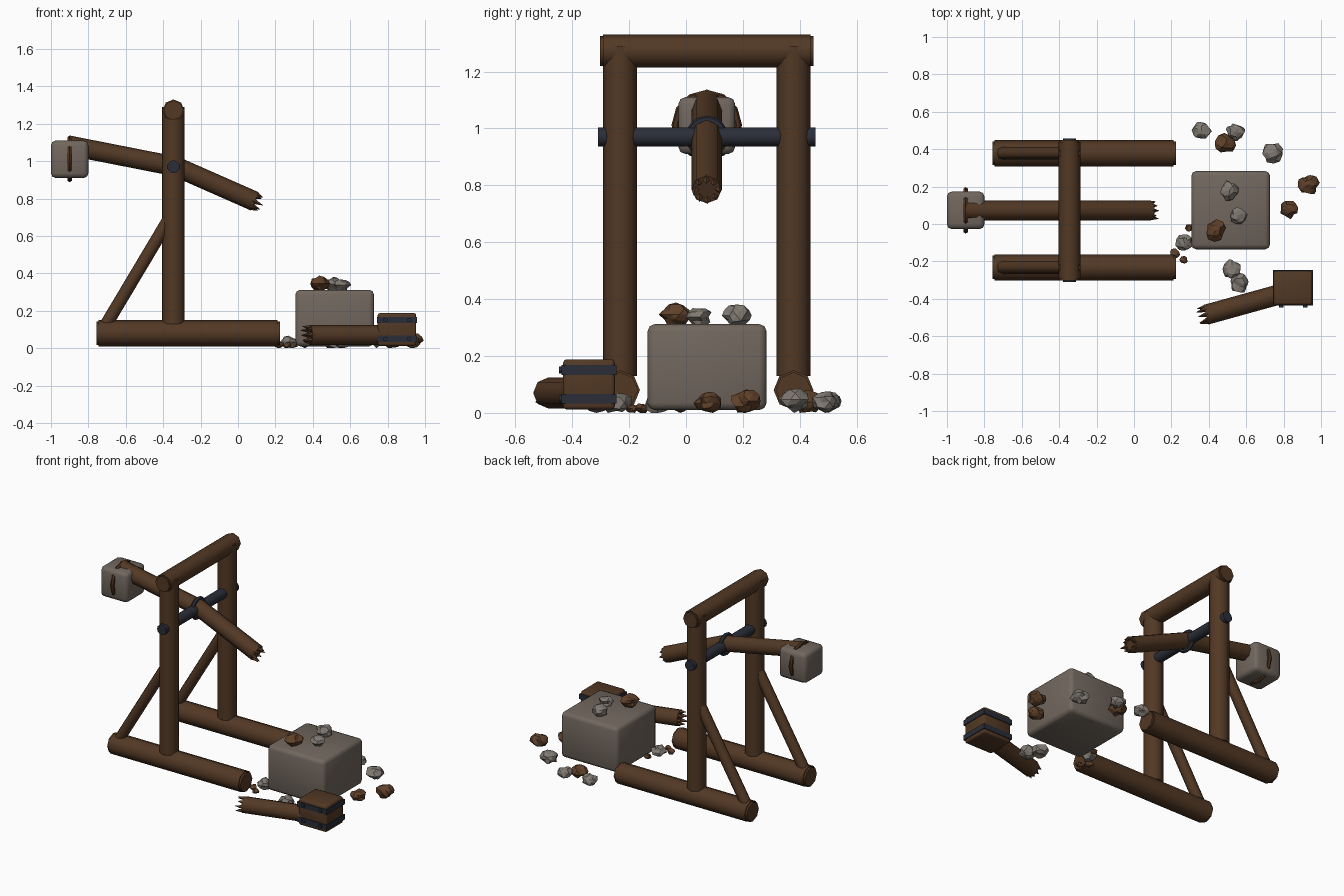
import bpy, bmesh, math, random
from mathutils import Vector, Matrix

random.seed(4)
if "Cube" in bpy.data.objects:
    bpy.data.objects.remove(bpy.data.objects["Cube"])


def material(name, r, g, b):
    m = bpy.data.materials.new(name)
    m.diffuse_color = (r, g, b, 1)
    m.use_nodes = True
    bsdf = next(n for n in m.node_tree.nodes if n.type == 'BSDF_PRINCIPLED')
    bsdf.inputs["Base Color"].default_value = (r, g, b, 1)
    return m


WOOD = material("brown wood", 0.085, 0.040, 0.018)
STONE = material("grey stone", 0.165, 0.135, 0.112)
IRON = material("dark iron", 0.024, 0.027, 0.040)
RUBBLE = material("pale rubble", 0.22, 0.195, 0.17)
CHIP = material("wood chips", 0.115, 0.052, 0.022)
ROPE = material("rope", 0.07, 0.03, 0.013)


def finish(name, bm, mat, smooth=True):
    bmesh.ops.recalc_face_normals(bm, faces=bm.faces)
    mesh = bpy.data.meshes.new(name)
    bm.to_mesh(mesh)
    bm.free()
    mesh.materials.append(mat)
    ob = bpy.data.objects.new(name, mesh)
    bpy.context.collection.objects.link(ob)
    if smooth:
        bpy.ops.object.select_all(action='DESELECT')
        bpy.context.view_layer.objects.active = ob
        ob.select_set(True)
        bpy.ops.object.shade_smooth_by_angle(angle=math.radians(50))
    return ob


def add_rod(bm, a, b, r1, r2=None, sides=8):
    a, b = Vector(a), Vector(b)
    rot = (b - a).to_track_quat('Z', 'Y').to_matrix().to_4x4()
    bmesh.ops.create_cone(bm, cap_ends=True, segments=sides, radius1=r1,
                          radius2=r1 if r2 is None else r2, depth=(b - a).length,
                          matrix=Matrix.Translation((a + b) / 2) @ rot)


def rod(name, a, b, r, mat=WOOD, sides=8, cap=0.0):
    """Round timber or bar, with optional slightly smaller end discs."""
    bm = bmesh.new()
    add_rod(bm, a, b, r, sides=sides)
    if cap:
        d = (Vector(b) - Vector(a)).normalized() * cap
        add_rod(bm, Vector(a) - d, Vector(b) + d, r * 0.9, sides=sides)
    return finish(name, bm, mat)


def broken_rod(name, a, b, r):
    """Timber snapped at b, with a ring of splinters there."""
    bm = bmesh.new()
    add_rod(bm, a, b, r)
    d = (Vector(b) - Vector(a)).normalized()
    side = d.orthogonal().normalized()
    for i in range(8):
        off = Matrix.Rotation(i * math.tau / 8, 3, d) @ side * r * 0.72
        base = Vector(b) + off - d * 0.01
        tip = base + d * random.uniform(0.03, 0.06) + off * random.uniform(-0.1, 0.25)
        add_rod(bm, base, tip, 0.016, 0.001, 4)
    return finish(name, bm, WOOD)


def block(name, lo, hi, mat, bevel):
    lo, hi = Vector(lo), Vector(hi)
    bm = bmesh.new()
    bmesh.ops.create_cube(bm, size=1, matrix=Matrix.Translation((lo + hi) / 2)
                          @ Matrix.Diagonal((*(hi - lo), 1)))
    if bevel:
        bmesh.ops.bevel(bm, geom=bm.edges[:], offset=bevel, segments=2,
                        profile=0.5, affect='EDGES')
    return finish(name, bm, mat)


def hoop(name, center, major, minor, mat, segments=16):
    """Ring standing in the plane across x."""
    bm = bmesh.new()
    rings = []
    for i in range(segments):
        t = i * math.tau / segments
        out = Vector((0, math.cos(t), math.sin(t)))
        rings.append([bm.verts.new(Vector(center) + out * (major + minor * math.cos(u))
                                   + Vector((minor * math.sin(u), 0, 0)))
                      for u in (k * math.tau / 6 for k in range(6))])
    for i in range(segments):
        p, q = rings[i], rings[(i + 1) % segments]
        for k in range(6):
            n = (k + 1) % 6
            bm.faces.new((p[k], p[n], q[n], q[k]))
    return finish(name, bm, mat)


def rock(name, x, y, z, r, mat):
    """Jagged lump resting on height z."""
    bm = bmesh.new()
    bmesh.ops.create_icosphere(bm, subdivisions=2, radius=r)
    for v in bm.verts:
        v.co *= random.uniform(0.74, 1.14)
        v.co.z *= 0.75
    bmesh.ops.rotate(bm, verts=bm.verts, matrix=Matrix.Rotation(random.uniform(0, 6), 3, 'Z'))
    low = min(v.co.z for v in bm.verts)
    bmesh.ops.translate(bm, verts=bm.verts, vec=(x, y, z - low))
    return finish(name, bm, mat, smooth=False)


# Frame
PX, MID = -0.345, 0.073
for side, y in (("right", MID - 0.305), ("left", MID + 0.305)):
    rod(side + "_base_beam", (-0.745, y, 0.08), (0.212, y, 0.08), 0.07, cap=0.012)
    rod(side + "_post", (PX, y, 0.13), (PX, y, 1.29), 0.06)
    rod(side + "_brace", (-0.715, y, 0.11), (-0.375, y, 0.68), 0.034)
rod("top_beam", (PX, MID - 0.365, 1.272), (PX, MID + 0.365, 1.272), 0.058, cap=0.01)

# Axle and snapped throwing arm
rod("axle", (PX, MID - 0.383, 0.97), (PX, MID + 0.383, 0.97), 0.034, IRON, 12)
hoop("axle_collar", (PX, MID, 0.97), 0.062, 0.013, IRON)
rod("arm_rear", (-0.91, MID, 1.085), (-0.335, MID, 0.972), 0.053)
broken_rod("arm_front", (-0.36, MID, 0.983), (0.09, MID, 0.785), 0.053)

# Counterweight stone tied with rope
block("counterweight", (-1, MID - 0.1, 0.91), (-0.8, MID + 0.1, 1.11), STONE, 0.025)
hoop("counterweight_rope", (-0.9, MID, 1.012), 0.111, 0.013, ROPE, 12)

# Fallen stone
block("fallen_stone", (0.307, -0.135, 0.01), (0.727, 0.283, 0.312), STONE, 0.025)

# Broken arm end with banded wooden box
broken_rod("fallen_arm_piece", (0.8, -0.37, 0.07), (0.385, -0.485, 0.07), 0.054)
block("fallen_box", (0.747, -0.432, 0.012), (0.953, -0.25, 0.188), WOOD, 0.012)
for i, z in enumerate((0.05, 0.151)):
    block(f"box_band_{i}", (0.742, -0.437, z - 0.017), (0.958, -0.245, z + 0.017), IRON, 0)
    for j, x in enumerate((0.788, 0.915)):
        rod(f"box_rivet_{i}_{j}", (x, -0.447, z), (x, -0.43, z), 0.012, IRON)

# Scattered debris: x, y, resting height, radius
stones = [(0.36, 0.5, 0, 0.05), (0.54, 0.49, 0, 0.05), (0.74, 0.38, 0, 0.055),
          (0.27, -0.1, 0, 0.046), (0.52, -0.245, 0, 0.053), (0.565, -0.315, 0, 0.053),
          (0.51, 0.18, 0.3, 0.05), (0.555, 0.045, 0.3, 0.045)]
chips = [(0.49, 0.43, 0, 0.053), (0.935, 0.21, 0, 0.055), (0.83, 0.08, 0, 0.05),
         (0.22, -0.155, 0, 0.025), (0.265, -0.19, 0, 0.022), (0.295, -0.02, 0, 0.022),
         (0.435, -0.035, 0.3, 0.055)]
for label, spots, mat in (("rubble", stones, RUBBLE), ("chip", chips, CHIP)):
    for i, spot in enumerate(spots):
        rock(f"{label}_{i}", *spot, mat)
